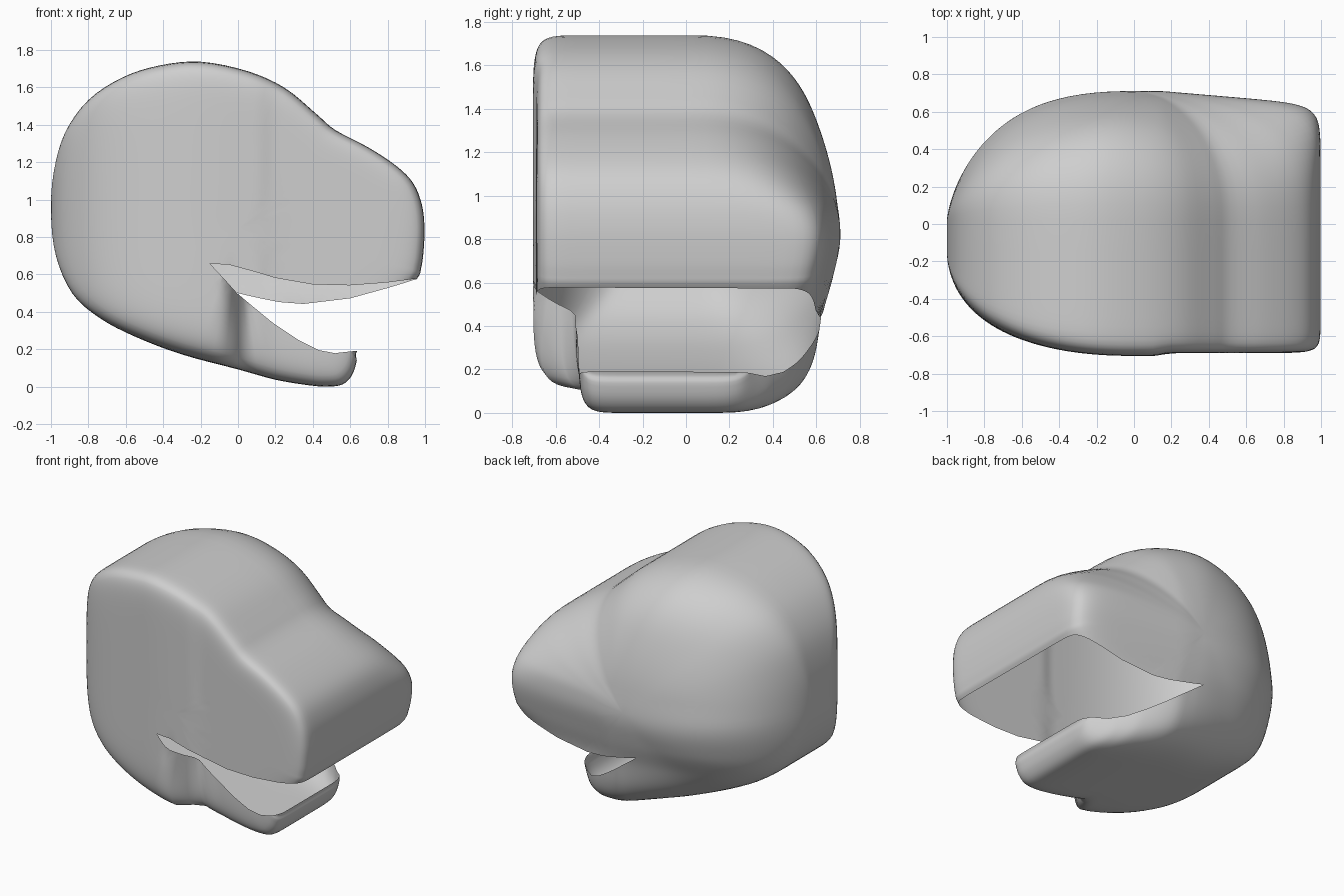
import bpy, bmesh, math

if "Cube" in bpy.data.objects:
    bpy.data.objects.remove(bpy.data.objects["Cube"])

CX, CZ = 0.0, 0.85


def material(name, color):
    m = bpy.data.materials.new(name)
    m.diffuse_color = (*color, 1)
    m.use_nodes = True
    m.node_tree.nodes["Principled BSDF"].inputs["Base Color"].default_value = m.diffuse_color
    return m


grey = material("light grey", (0.62, 0.62, 0.62))
helper = material("cutter grey", (0.62, 0.62, 0.62))


def ramp(v, a, b):
    t = min(1, max(0, (v - a) / (b - a)))
    return t * t * (3 - 2 * t)


def table(pairs, v):
    """Smooth curve through (position, value) pairs."""
    v = min(max(v, pairs[0][0]), pairs[-1][0])
    last = len(pairs) - 1

    def slope(i):
        (a, p), (b, q) = pairs[max(i - 1, 0)], pairs[min(i + 1, last)]
        return (q - p) / (b - a)
    i = next(k for k in range(last) if v <= pairs[k + 1][0])
    (a, p), (b, q) = pairs[i], pairs[i + 1]
    w = b - a
    t = (v - a) / w
    return (p * (1 + 2 * t) * (1 - t) ** 2 + q * t * t * (3 - 2 * t)
            + w * slope(i) * t * (1 - t) ** 2 - w * slope(i + 1) * t * t * (1 - t))


# side outline of the head, counter-clockwise from the nose
ctrl = [(0.997, 0.86), (0.982, 0.98), (0.937, 1.09), (0.85, 1.18), (0.7, 1.28), (0.52, 1.375),
        (0.42, 1.46), (0.25, 1.60), (0.05, 1.69), (-0.2, 1.74), (-0.42, 1.72), (-0.62, 1.655),
        (-0.8, 1.535), (-0.925, 1.36), (-0.985, 1.15), (-1.0, 0.93), (-0.973, 0.7), (-0.885, 0.5),
        (-0.74, 0.37), (-0.55, 0.27), (-0.3, 0.175), (0.0, 0.095), (0.2, 0.04), (0.38, 0.01),
        (0.48, 0.003), (0.56, 0.015), (0.61, 0.065), (0.635, 0.14), (0.64, 0.2), (0.78, 0.38),
        (0.95, 0.57), (0.98, 0.64), (0.993, 0.74)]


def smooth_loop(pts, sub):
    out, n = [], len(pts)
    for i in range(n):
        p0, p1, p2, p3 = (pts[(i + k) % n] for k in (-1, 0, 1, 2))
        for j in range(sub):
            t = j / sub
            out.append(tuple(0.5 * (2 * b + (c - a) * t + (2 * a - 5 * b + 4 * c - d) * t * t
                                    + (3 * b - a - 3 * c + d) * t ** 3)
                             for a, b, c, d in zip(p0, p1, p2, p3)))
    return out


outline = smooth_loop(ctrl, 4)

# roundness of the edge by direction in degrees: high is boxy, low is domed
front_round = [(-180, 12), (-100, 8), (-60, 10), (0, 18), (60, 16), (180, 12)]
back_round = [(-180, 4.5), (-130, 3.2), (-90, 4.2), (-50, 6.5), (-20, 12), (-3, 12), (10, 5),
              (20, 3.1), (40, 2.35), (60, 2.3), (90, 2.4), (135, 2.7), (180, 4.5)]
# width of the back side by height, and of the jaw's back by length
back_width = [(0, 0.93), (0.25, 0.89), (0.45, 0.89), (0.62, 0.95), (0.8, 1), (1.0, 0.98),
              (1.3, 0.95), (1.5, 0.96), (1.74, 1)]
jaw_width = [(0, 1), (0.15, 0.98), (0.35, 0.83), (0.48, 0.67), (0.6, 0.53), (0.8, 0.5)]


def section(n, inner=22, outer=12):
    """(scale, height) pairs from the side's middle out to the rim."""
    sd = 2 ** (-1 / n)
    res = []
    for i in range(1, inner + 1):
        s = sd * (1 - (1 - i / inner) ** 2)
        res.append((s, (1 - s ** n) ** (1 / n)))
    for i in range(1, outer + 1):
        h = sd * (1 - (i / outer) ** 2)
        res.append((max(0, 1 - h ** n) ** (1 / n), h))
    return res


Y_FRONT, Y_BACK, RIM_F, RIM_B = -0.705, 0.71, -0.15, 0.02


def shape(x, h, z, front):
    """Round the rear of the plan, narrow the jaw and taper the snout."""
    s = min(1, max(0, -x))
    if front:
        y = RIM_F + (Y_FRONT - RIM_F) * h * (1 - s ** 2.25) ** (1 / 2.25)
        y += 0.015 * ramp(x, 0.1, 0.2) * h
        line = 0.66 - 0.5 * (x + 0.15)
        low = 1 - ramp(z, line - 0.04, line + 0.04)
        y *= 1 - 0.28 * low * ramp(x, -0.09, 0.06)
    else:
        y = RIM_B + (Y_BACK - RIM_B) * h * (1 - s ** 2.3) ** (1 / 2.3)
        y *= table(back_width, z)
        line = max(0.33, 0.5 - 0.5 * x)
        low = 1 - ramp(z, line - 0.05, line + 0.05)
        y *= 1 - (1 - low) * 0.12 * max(0, x - 0.15)
        y *= 1 - low * (1 - table(jaw_width, x))
    return (x, y, z)


# head shell: front and back sides joined along the outline
bm = bmesh.new()
columns = []
for px, pz in outline:
    ang = math.degrees(math.atan2(pz - CZ, px - CX))
    col = [(s, h, True) for s, h in section(table(front_round, ang))]
    col += [(s, h, False) for s, h in reversed(section(table(back_round, ang)))]
    columns.append([bm.verts.new(shape(CX + s * (px - CX), h, CZ + s * (pz - CZ), f))
                    for s, h, f in col])
poles = [bm.verts.new(shape(CX, 1, CZ, f)) for f in (True, False)]
for i, a in enumerate(columns):
    b = columns[(i + 1) % len(columns)]
    for j in range(len(a) - 1):
        bm.faces.new((a[j], a[j + 1], b[j + 1], b[j]))
    bm.faces.new((poles[0], a[0], b[0]))
    bm.faces.new((poles[1], b[-1], a[-1]))
bmesh.ops.recalc_face_normals(bm, faces=bm.faces)


def make(name, bm):
    me = bpy.data.meshes.new(name)
    bm.to_mesh(me)
    bm.free()
    me.materials.append(grey)
    me.materials.append(helper)
    ob = bpy.data.objects.new(name, me)
    bpy.context.collection.objects.link(ob)
    return ob


head = make("head_shell", bm)

# mouth opening: front and back outlines joined across the head
mouth_front = [(-0.15, 0.66), (-0.05, 0.655), (0.08, 0.62), (0.2, 0.585), (0.4, 0.55),
               (0.6, 0.545), (0.8, 0.56), (0.95, 0.58), (1.2, 0.59), (1.2, 0.2), (0.63, 0.195),
               (0.52, 0.183), (0.43, 0.2), (0.32, 0.255), (0.2, 0.335), (0, 0.5)]
mouth_back = [(-0.05, 0.515), (0.03, 0.495), (0.12, 0.475), (0.22, 0.455), (0.35, 0.445),
              (0.6, 0.475), (0.8, 0.53), (0.95, 0.575), (1.2, 0.59), (1.2, 0.2), (0.63, 0.19),
              (0.52, 0.17), (0.43, 0.19), (0.32, 0.25), (0.2, 0.33), (0.05, 0.44)]
bm = bmesh.new()
rings = [[bm.verts.new((x, y, z)) for x, z in pts] for y, pts in
         ((-1, mouth_front), (-0.7, mouth_front), (0.58, mouth_back), (1, mouth_back))]
for a, b in zip(rings, rings[1:]):
    for i in range(len(a)):
        k = (i + 1) % len(a)
        bm.faces.new((a[i], a[k], b[k], b[i]))
bm.faces.new(rings[0])
bm.faces.new(rings[-1])
bmesh.ops.triangulate(bm, faces=bm.faces[:])
bmesh.ops.recalc_face_normals(bm, faces=bm.faces)
for f in bm.faces:
    f.material_index = 1
cutter = make("mouth_cutter", bm)
cutter.hide_render = True

# cut the mouth, then drop the cut walls so the head is an open shell
mod = head.modifiers.new("mouth", 'BOOLEAN')
mod.operation = 'DIFFERENCE'
mod.solver = 'EXACT'
mod.object = cutter
bpy.context.view_layer.update()
cut = bpy.data.meshes.new_from_object(head.evaluated_get(bpy.context.evaluated_depsgraph_get()))
head.modifiers.clear()
head.data = cut
bpy.data.objects.remove(cutter)

bm = bmesh.new()
bm.from_mesh(cut)
bmesh.ops.delete(bm, geom=[f for f in bm.faces if f.material_index == 1], context='FACES')
base = min(v.co.z for v in bm.verts)
for v in bm.verts:
    v.co.z -= base
bm.to_mesh(cut)
bm.free()
cut.materials.clear()
cut.materials.append(grey)
bpy.data.materials.remove(helper)

bpy.context.view_layer.objects.active = head
head.select_set(True)
bpy.ops.object.shade_smooth_by_angle(angle=math.radians(60))
